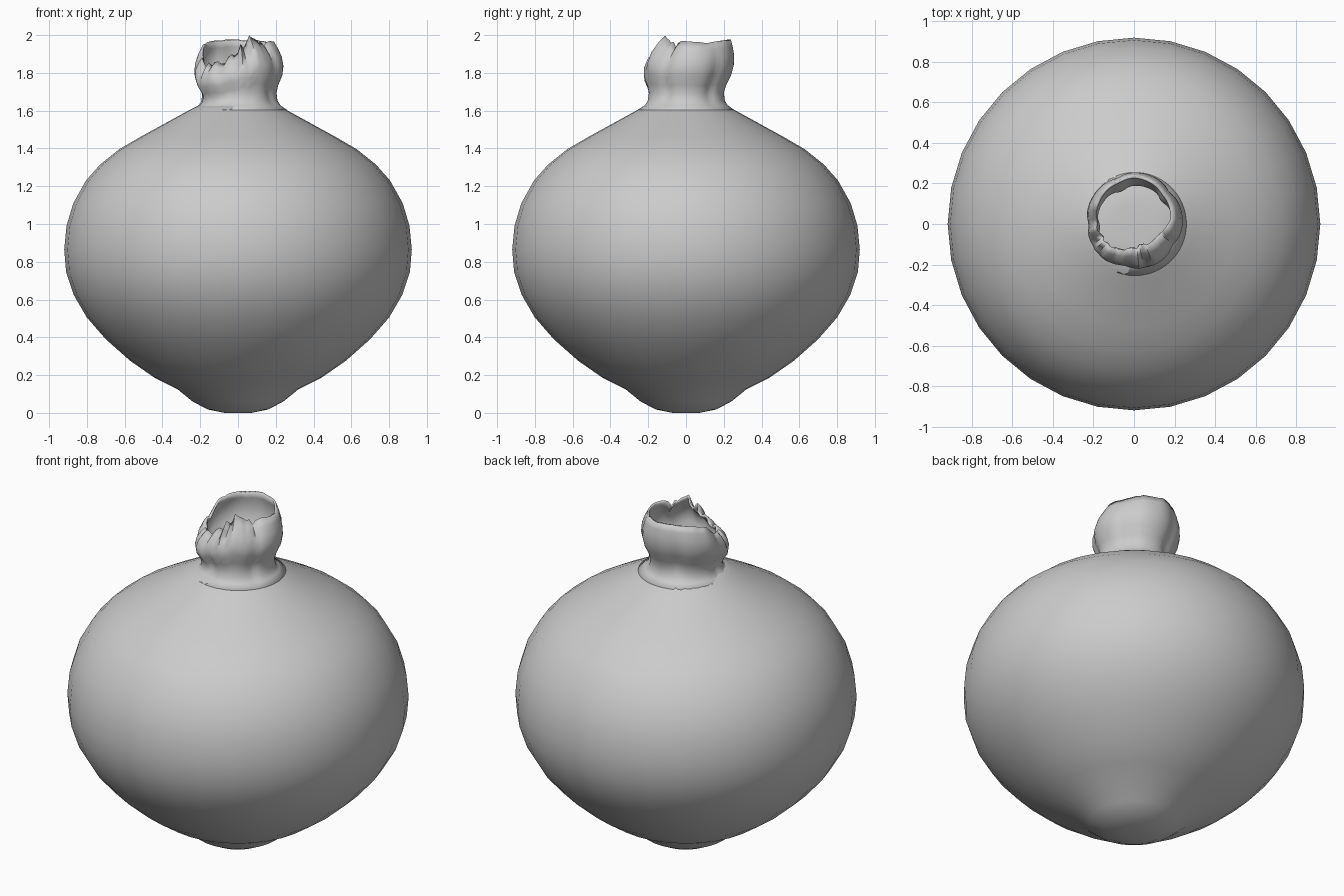
import bpy, bmesh, random
from math import sin, cos, tau, radians, degrees

if "Cube" in bpy.data.objects:
    bpy.data.objects.remove(bpy.data.objects["Cube"])

random.seed(4)


def loft(name, rings, angle, cap=False):
    """Skin a list of point rings into one smooth-shaded object."""
    bm = bmesh.new()
    vr = [[bm.verts.new(p) for p in ring] for ring in rings]
    n = len(rings[0])
    for a, b in zip(vr, vr[1:]):
        for i in range(n):
            j = (i + 1) % n
            bm.faces.new((a[i], a[j], b[j], b[i]))
    if cap:
        bm.faces.new(vr[0][::-1])
        bm.faces.new(vr[-1])
        bmesh.ops.poke(bm, faces=[f for f in bm.faces if len(f.verts) > 4])
    mesh = bpy.data.meshes.new(name)
    bm.to_mesh(mesh)
    bm.free()
    ob = bpy.data.objects.new(name, mesh)
    bpy.context.collection.objects.link(ob)
    bpy.ops.object.select_all(action='DESELECT')
    bpy.context.view_layer.objects.active = ob
    ob.select_set(True)
    bpy.ops.object.shade_smooth_by_angle(angle=radians(angle))
    return ob


def interp(table, x):
    """Piecewise-linear lookup in a list of (x, value) pairs."""
    for (x0, v0), (x1, v1) in zip(table, table[1:]):
        if x <= x1:
            return v0 + (v1 - v0) * (x - x0) / (x1 - x0)
    return table[-1][1]


# Round fruit body: revolved profile (radius, height), 32 sides
SIDES = 32
profile = [(0.07, 0.0), (0.16, 0.018), (0.24, 0.06), (0.32, 0.125), (0.44, 0.185),
           (0.57, 0.275), (0.70, 0.39), (0.80, 0.505), (0.87, 0.625), (0.91, 0.745),
           (0.92, 0.865), (0.908, 0.99), (0.872, 1.11), (0.805, 1.23), (0.73, 1.315),
           (0.63, 1.395), (0.51, 1.465), (0.40, 1.525), (0.30, 1.58), (0.245, 1.61),
           (0.20, 1.632), (0.10, 1.638)]
loft("fruit_body",
     [[(r * cos(tau * i / SIDES), r * sin(tau * i / SIDES), z) for i in range(SIDES)]
      for r, z in profile], 60, cap=True)

# Crown on top: open, lobed sleeve with a torn, uneven rim
STEPS = 60
wall = [(0.0, 0.255), (0.06, 0.222), (0.13, 0.205), (0.25, 0.2), (0.36, 0.21),
        (0.5, 0.232), (0.64, 0.24), (0.78, 0.234), (0.9, 0.218), (1.0, 0.2)]
rim_height = [(0, 1.97), (35, 1.96), (60, 1.975), (120, 1.975), (160, 1.95), (184, 1.88),
              (205, 1.84), (225, 1.84), (245, 1.86), (258, 1.91), (272, 1.93),
              (284, 1.97), (292, 2.0), (315, 1.97), (326, 1.94), (332, 1.97), (360, 1.97)]
rim_curl = [(0, 0.01), (40, 0.0), (90, -0.015), (150, 0.0), (200, 0.01), (250, 0.03),
            (280, 0.055), (320, 0.05), (345, 0.03), (360, 0.01)]

jitter = [random.uniform(-0.035, 0.02) for _ in range(STEPS)]
rings = []
for t, r0 in wall:
    ring = []
    for i in range(STEPS):
        a = tau * i / STEPS
        deg = degrees(a)
        lobe = abs(sin(2.5 * (a - radians(40))))      # creases every 72 degrees
        r = r0 - 0.028 * (1 - lobe) ** 2 * min(1, t * 3) * (1.2 - t)
        r -= interp(rim_curl, deg) * max(0, t - 0.5) ** 2 * 4
        torn = 1.0 if 190 < deg < 290 or 320 < deg < 340 else 0.15
        top = min(2.0, interp(rim_height, deg) + jitter[i] * torn)
        if 190 < deg < 290:
            r += jitter[i] * 0.4 * t ** 3
        grow = max(0, t - 0.2)
        ring.append((r * cos(a) - 0.006 * grow + 0.004,
                     r * sin(a) + 0.028 * grow,
                     1.605 + (top - 1.605) * t))
    rings.append(ring)
crown = loft("crown", rings, 50)
shell = crown.modifiers.new("thickness", 'SOLIDIFY')
shell.thickness = 0.012
shell.offset = -1
